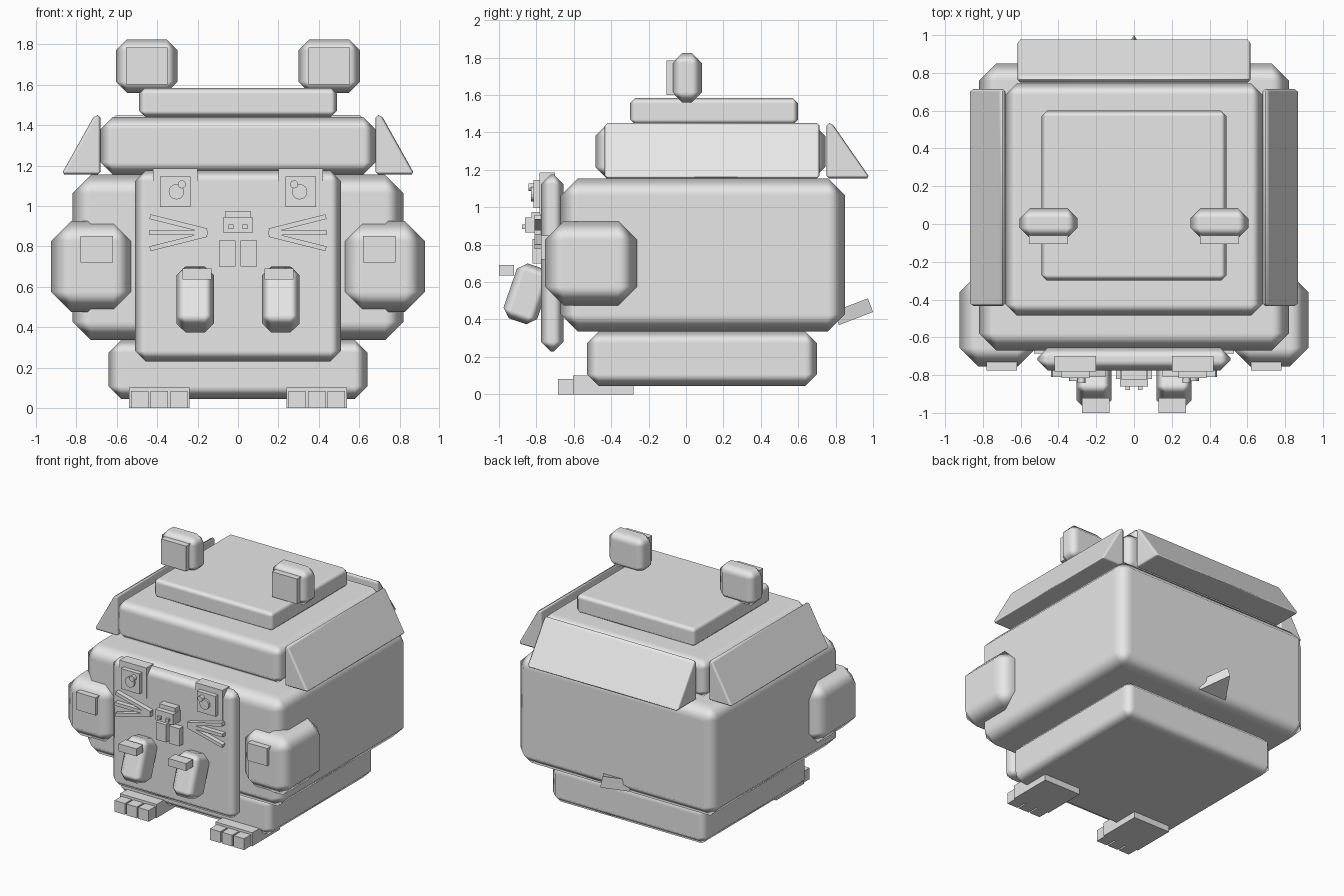
import bpy, bmesh, math
from mathutils import Matrix

if "Cube" in bpy.data.objects:
    bpy.data.objects.remove(bpy.data.objects["Cube"])

grey = bpy.data.materials.new("plain_grey")
grey.diffuse_color = (0.8, 0.8, 0.8, 1)
grey.use_nodes = True
grey.node_tree.nodes["Principled BSDF"].inputs["Base Color"].default_value = grey.diffuse_color


def finish(name, bm, bevel=0.0):
    """Turn a bmesh into an object, with an optional single chamfer."""
    bmesh.ops.recalc_face_normals(bm, faces=bm.faces)
    for f in bm.faces:
        f.smooth = bevel > 0
    me = bpy.data.meshes.new(name)
    bm.to_mesh(me)
    bm.free()
    me.materials.append(grey)
    ob = bpy.data.objects.new(name, me)
    bpy.context.collection.objects.link(ob)
    if bevel:
        m = ob.modifiers.new("chamfer", 'BEVEL')
        m.width = bevel
        m.segments = 1
        m.limit_method = 'ANGLE'
        m.harden_normals = True
    return ob


def box(name, x, y, z, bevel=0.0, rot=None):
    """Box from (min, max) ranges, optionally rotated about its centre."""
    bm = bmesh.new()
    bmesh.ops.create_cube(bm, size=1)
    size = [r[1] - r[0] for r in (x, y, z)]
    mid = [(r[0] + r[1]) / 2 for r in (x, y, z)]
    mat = Matrix.Translation(mid) @ (rot or Matrix()) @ Matrix.Diagonal((*size, 1))
    bm.transform(mat)
    return finish(name, bm, bevel)


def pair(name, x, y, z, bevel=0.0, rot_x=0.0, rot_y=0.0):
    """Left and right copies of a box given on the +x side."""
    for s, side in ((1, "right"), (-1, "left")):
        xr = x if s > 0 else (-x[1], -x[0])
        rot = Matrix.Rotation(rot_x, 4, 'X') @ Matrix.Rotation(s * rot_y, 4, 'Y')
        box(f"{name}_{side}", xr, y, z, bevel, rot)


def disc(name, x, z, r, y0, y1, sides=16):
    bm = bmesh.new()
    bmesh.ops.create_cone(bm, cap_ends=True, segments=sides, radius1=r, radius2=r, depth=y1 - y0)
    bm.transform(Matrix.Translation((x, (y0 + y1) / 2, z)) @ Matrix.Rotation(math.pi / 2, 4, 'X'))
    return finish(name, bm)


def flap(name, start, width, along, angle):
    """Sloped prism hung on the neck, pointing to +x, then turned about z."""
    prof = [(0, 1.155), (0, 1.45), (0.03, 1.45), (width, 1.155)]
    bm = bmesh.new()
    face = bm.faces.new([bm.verts.new((start + px, along[0], pz)) for px, pz in prof])
    ext = bmesh.ops.extrude_face_region(bm, geom=[face])
    verts = [v for v in ext["geom"] if isinstance(v, bmesh.types.BMVert)]
    bmesh.ops.translate(bm, verts=verts, vec=(0, along[1] - along[0], 0))
    bm.transform(Matrix.Rotation(angle, 4, 'Z'))
    return finish(name, bm, 0.022)


# Stacked trunk
box("base", (-0.64, 0.64), (-0.53, 0.70), (0.045, 0.335), 0.062)
box("body", (-0.82, 0.82), (-0.67, 0.85), (0.335, 1.155), 0.092)
box("neck", (-0.68, 0.68), (-0.485, 0.745), (1.155, 1.44), 0.06)
box("cap", (-0.49, 0.49), (-0.30, 0.60), (1.44, 1.585), 0.03)

# Sloped flaps on both sides and the back
flap("flap_right", 0.68, 0.195, (-0.435, 0.715), 0)
flap("flap_left", 0.68, 0.195, (-0.715, 0.435), math.pi)
flap("flap_back", 0.75, 0.235, (-0.617, 0.617), math.pi / 2)

# Ears
pair("ear", (0.30, 0.605), (-0.075, 0.085), (1.56, 1.825), 0.055)
pair("inner_ear", (0.35, 0.555), (-0.105, -0.04), (1.60, 1.785))

# Shoulder blocks with front pads
pair("shoulder", (0.515, 0.925), (-0.755, -0.262), (0.475, 0.925), 0.1)
pair("shoulder_pad", (0.62, 0.78), (-0.775, -0.70), (0.72, 0.85))

# Face panel
box("face_panel", (-0.51, 0.51), (-0.775, -0.655), (0.23, 1.175), 0.052)

# Eyes
pair("eye_frame", (0.20, 0.42), (-0.782, -0.70), (0.96, 1.185))
pair("eye_plate", (0.235, 0.385), (-0.815, -0.77), (0.995, 1.145))
for s, side in ((1, "right"), (-1, "left")):
    disc(f"pupil_{side}", s * 0.305, 1.07, 0.038, -0.83, -0.80)
    disc(f"eye_glint_{side}", s * 0.278, 1.107, 0.02, -0.842, -0.80)

# Nose and teeth
box("nose", (-0.073, 0.073), (-0.86, -0.76), (0.865, 0.945))
box("nose_bridge", (-0.065, 0.065), (-0.825, -0.76), (0.945, 0.975))
pair("nostril", (0.022, 0.046), (-0.878, -0.85), (0.885, 0.908))
pair("tooth", (0.012, 0.095), (-0.82, -0.76), (0.70, 0.83))

# Whiskers, fanned outward
for i, (zc, ang) in enumerate(((0.912, -14), (0.867, 0), (0.823, 14))):
    pair(f"whisker_{i}", (0.15, 0.44), (-0.81, -0.77), (zc - 0.012, zc + 0.012),
         rot_y=math.radians(ang))

# Hands with a claw block in front
pair("hand", (0.12, 0.305), (-0.945, -0.755), (0.382, 0.692), 0.045, rot_x=math.radians(-19))
pair("claw", (0.13, 0.275), (-1.0, -0.92), (0.635, 0.69))

# Feet and toes
pair("foot", (0.24, 0.54), (-0.605, -0.28), (0, 0.1))
for i in range(3):
    x = 0.25 + i * 0.097
    pair(f"toe_{i}", (x, x + 0.085), (-0.685, -0.60), (0, 0.083))

# Triangular tail, tilted upward
bm = bmesh.new()
bmesh.ops.create_cone(bm, cap_ends=True, segments=3, radius1=0.13, radius2=0.13, depth=0.078)
tip = max(bm.verts, key=lambda v: v.co.length)
bm.transform(Matrix.Rotation(math.pi / 2 - math.atan2(tip.co.y, tip.co.x), 4, 'Z'))
bm.transform(Matrix.Translation((0, 0.865, 0.43)) @ Matrix.Rotation(math.radians(21), 4, 'X'))
finish("tail", bm)
